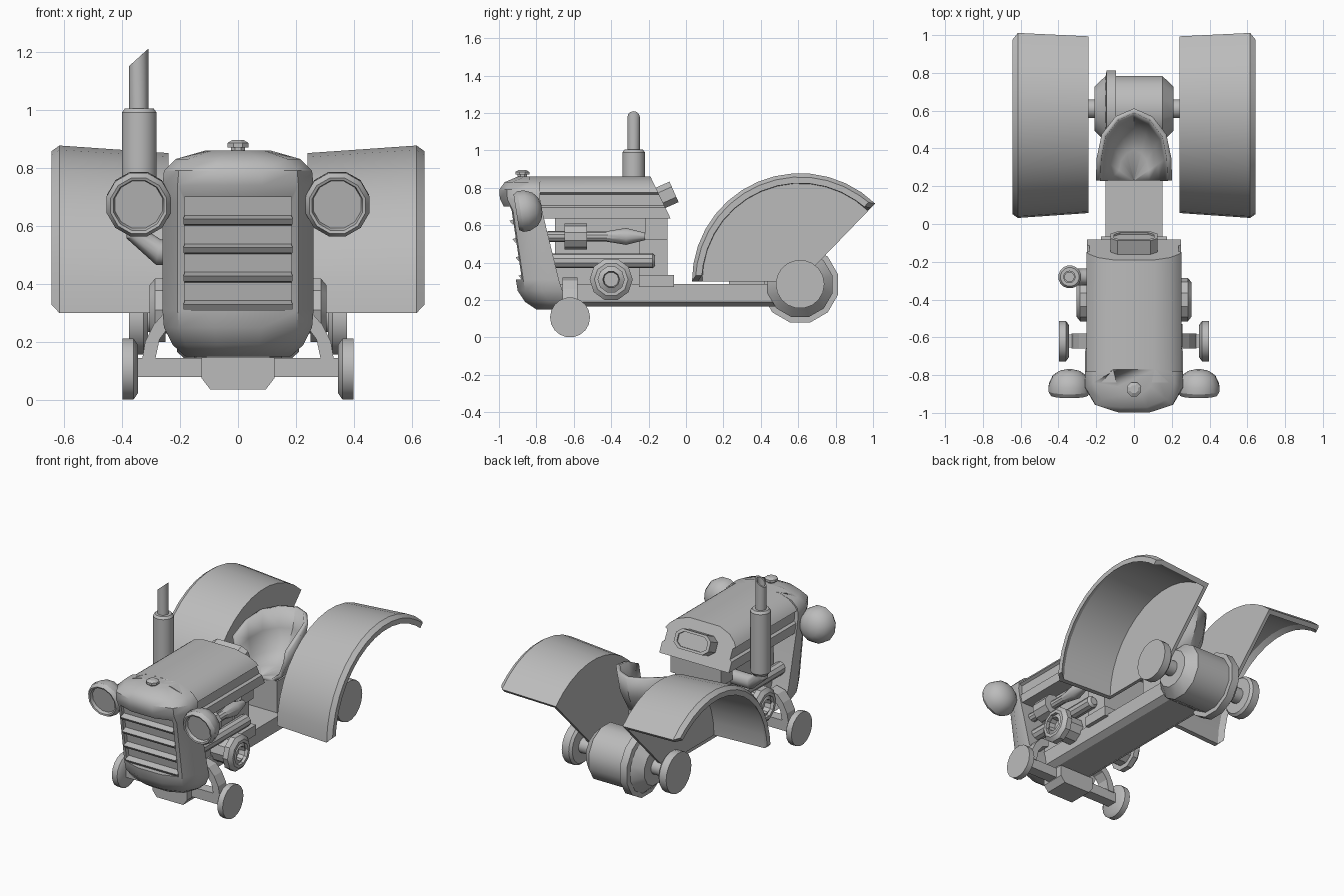
import bpy, bmesh, math
from mathutils import Matrix, Vector

cube = bpy.data.objects.get("Cube")
if cube:
    bpy.data.objects.remove(cube, do_unlink=True)

GREY = (0.5, 0.5, 0.5, 1)
paint = bpy.data.materials.new("plain grey")
paint.use_nodes = True
paint.diffuse_color = GREY
paint.node_tree.nodes["Principled BSDF"].inputs["Base Color"].default_value = GREY


def finish(name, bm, smooth=None):
    bmesh.ops.recalc_face_normals(bm, faces=bm.faces)
    me = bpy.data.meshes.new(name)
    bm.to_mesh(me)
    bm.free()
    me.materials.append(paint)
    ob = bpy.data.objects.new(name, me)
    bpy.context.collection.objects.link(ob)
    if smooth:
        bpy.ops.object.select_all(action="DESELECT")
        ob.select_set(True)
        bpy.context.view_layer.objects.active = ob
        bpy.ops.object.shade_smooth_by_angle(angle=math.radians(smooth))
    return ob


def loft(name, rings, caps=True, closed=True, smooth=None):
    """Skin a list of equal-length point rings."""
    bm = bmesh.new()
    vs = [[bm.verts.new(p) for p in r] for r in rings]
    n = len(vs[0])
    for a, b in zip(vs, vs[1:]):
        for i in range(n if closed else n - 1):
            j = (i + 1) % n
            bm.faces.new((a[i], a[j], b[j], b[i]))
    if caps:
        bm.faces.new(vs[0])
        bm.faces.new(vs[-1])
    return finish(name, bm, smooth)


def box(name, lo, hi, bevel=0):
    bm = bmesh.new()
    lo, hi = Vector(lo), Vector(hi)
    bmesh.ops.create_cube(bm, size=1, matrix=Matrix.Translation((lo + hi) / 2)
                          @ Matrix.Diagonal((*(hi - lo), 1)))
    if bevel:
        bmesh.ops.bevel(bm, geom=bm.edges[:], offset=bevel, segments=1, affect="EDGES")
    return finish(name, bm)


def lathe(name, profile, centre, axis="X", n=16, smooth=35, tilt=0):
    """Spin (distance, radius) pairs about an axis through centre."""
    turn = {"X": Matrix.Rotation(math.pi / 2, 4, "Y"),
            "Y": Matrix.Rotation(-math.pi / 2, 4, "X"), "Z": Matrix()}[axis]
    m = Matrix.Translation(centre) @ Matrix.Rotation(tilt, 4, "X") @ turn
    angles = [math.tau * (i + 0.5) / n for i in range(n)]
    rings = [[m @ Vector((r * math.cos(a), r * math.sin(a), d)) for a in angles]
             for d, r in profile]
    return loft(name, rings, smooth=smooth)


def side_profile(name, pts, x0, x1):
    return loft(name, [[(x, y, z) for y, z in pts] for x in (x0, x1)])


# Radiator shell with overhanging nose: outlines stacked by height
def shell_ring(z, w, front, back):
    half = [(0.32 * w, front), (0.8 * w, front + 0.04), (w, front + 0.13), (w, back)]
    return [(x, y, z) for x, y in half] + [(-x, y, z) for x, y in reversed(half)]


shell = loft("radiator_shell", [shell_ring(*r) for r in (
    (0.15, 0.18, -0.80, -0.64), (0.19, 0.225, -0.86, -0.65), (0.25, 0.255, -0.9, -0.66),
    (0.31, 0.26, -0.91, -0.68), (0.68, 0.26, -0.965, -0.77), (0.74, 0.26, -0.995, -0.78),
    (0.79, 0.255, -0.998, -0.78), (0.83, 0.215, -0.97, -0.78), (0.86, 0.11, -0.9, -0.78))],
    smooth=40)
cutter = side_profile("grille_cutter", [(-1.1, 0.31), (-0.85, 0.31), (-0.915, 0.7), (-1.1, 0.7)],
                      -0.185, 0.185)
cutter.hide_render = True
cutter.hide_set(True)
cut = shell.modifiers.new("grille_recess", "BOOLEAN")
cut.object = cutter
cut.solver = "EXACT"
for i in range(4):
    z = 0.325 + 0.098 * i
    y = -0.852 - (z - 0.31) / 6
    side_profile(f"grille_bar_{i + 1}", [(y + 0.02, z - 0.02), (y - 0.025, z - 0.014),
                 (y - 0.04, z + 0.005), (y + 0.02, z + 0.024)], -0.187, 0.187)

# Bonnet with side grooves and sloping rear face
half = [(0.11, 0.86), (0.19, 0.835), (0.235, 0.8), (0.252, 0.775), (0.235, 0.765),
        (0.235, 0.705), (0.25, 0.695), (0.25, 0.635)]
outline = half + [(-x, z) for x, z in reversed(half)]
loft("bonnet", [[(x, -0.84, z) for x, z in outline],
                [(x, -0.19 + (0.86 - z) * 0.48, z) for x, z in outline]], smooth=35)
lathe("filler_cap", [(0, 0.027), (0.015, 0.027), (0.015, 0.04), (0.03, 0.04), (0.04, 0.022)],
      (0, -0.875, 0.855), "Z", 8, None)

# Instrument panel on the rear of the bonnet
def panel_ring(w, h, d):
    pts = [(w, -h / 2), (w, h / 2), (w * 0.7, h), (-w * 0.7, h),
           (-w, h / 2), (-w, -h / 2), (-w * 0.7, -h), (w * 0.7, -h)]
    m = Matrix.Translation((0, -0.105, 0.76)) @ Matrix.Rotation(math.radians(24), 4, "X")
    return [m @ Vector((x, d, z)) for x, z in pts]


loft("instrument_panel", [panel_ring(0.125, 0.06, -0.05), panel_ring(0.125, 0.06, 0.045),
                          panel_ring(0.105, 0.045, 0.045), panel_ring(0.105, 0.045, 0.035)])

# Engine and frame
box("engine_block", (-0.14, -0.7, 0.27), (0.14, -0.2, 0.64))
box("bell_housing_top", (-0.18, -0.22, 0.52), (0.18, -0.1, 0.65))
box("bell_housing", (-0.15, -0.25, 0.28), (0.15, -0.1, 0.53))
box("bell_housing_foot", (-0.175, -0.25, 0.27), (0.175, -0.065, 0.335))
frame = [(0.15, 0.285), (0.15, 0.19), (0.11, 0.165), (-0.11, 0.165), (-0.15, 0.19), (-0.15, 0.285)]
loft("frame", [[(x, y, z) for x, z in frame] for y in (-0.68, 0.55)])
lathe("manifold", [(-0.74, 0.03), (-0.65, 0.03), (-0.65, 0.07), (-0.53, 0.07), (-0.53, 0.027),
                   (-0.43, 0.027), (-0.32, 0.045), (-0.22, 0.02)], (0.19, 0, 0.54), "Y", 10)

# Exhaust stack on the right flank
lathe("muffler", [(0.58, 0.045), (0.6, 0.061), (0.99, 0.061), (1.005, 0.05)],
      (-0.34, -0.28, 0), "Z", 16)
pipe = [(0.033 * math.cos(math.tau * i / 12), 0.033 * math.sin(math.tau * i / 12)) for i in range(12)]
loft("exhaust_tip", [[(x - 0.342, y - 0.28, 1) for x, y in pipe],
                     [(x - 0.342, y - 0.28, 1.18 + x * 0.9) for x, y in pipe],
                     [(x * 0.75 - 0.342, y * 0.75 - 0.28, 1.18 + x * 0.68) for x, y in pipe],
                     [(x * 0.75 - 0.342, y * 0.75 - 0.28, 1.09) for x, y in pipe]], smooth=35)
bends = [(-0.34, 0.6, 0), (-0.34, 0.565, 10), (-0.275, 0.51, 80), (-0.12, 0.51, 90)]
loft("exhaust_elbow", [[(cx + 1.35 * x * math.cos(math.radians(t)), 1.35 * y - 0.28,
                         cz + 1.35 * x * math.sin(math.radians(t))) for x, y in pipe]
                       for cx, cz, t in bends], smooth=35)

# Rear axle housing with its flange
lathe("axle_housing", [(-0.21, 0.12), (-0.15, 0.18), (-0.145, 0.21), (-0.095, 0.21),
                       (-0.095, 0.18), (0.15, 0.18), (0.21, 0.12)], (0, 0.61, 0.283), "X", 12)
lathe("rear_axle", [(-0.33, 0.05), (0.33, 0.05)], (0, 0.61, 0.283), "X", 12)

# Front axle beam and pivot
box("front_axle", (-0.36, -0.655, 0.08), (0.36, -0.585, 0.145))
pivot = [(0.125, 0.146), (0.125, 0.075), (0.095, 0.036), (-0.095, 0.036), (-0.125, 0.075), (-0.125, 0.146)]
loft("axle_pivot", [[(x, y, z) for x, z in pivot] for y in (-0.7, -0.54)])
box("pivot_mount", (-0.11, -0.68, 0.14), (0.11, -0.58, 0.28))

# Parts repeated on both sides
for side, s in (("left", 1), ("right", -1)):
    def mirrored(profile):
        return [(s * d, r) for d, r in profile]

    lathe(f"{side}_headlight", [(-0.045, 0.085), (-0.065, 0.09), (-0.068, 0.1), (-0.045, 0.114),
          (-0.01, 0.113), (0.035, 0.092), (0.06, 0.058), (0.07, 0.02)],
          (s * 0.342, -0.84, 0.68), "Y", 12, 30, math.radians(9))
    box(f"{side}_headlight_bracket", (s * 0.295 - 0.05, -0.84, 0.65), (s * 0.295 + 0.05, -0.8, 0.7))
    lathe(f"{side}_side_tube", [(-0.73, 0.025), (-0.72, 0.04), (-0.18, 0.04), (-0.165, 0.025)],
          (s * 0.18, 0, 0.41), "Y", 10)
    lathe(f"{side}_pulley", mirrored([(0.1, 0.085), (0.25, 0.085), (0.25, 0.115), (0.285, 0.115),
          (0.305, 0.09), (0.305, 0.07), (0.285, 0.07), (0.3, 0.045), (0.26, 0.04)]),
          (0, -0.4, 0.31), "X", 10, 30)
    lathe(f"{side}_rear_hub", mirrored([(0.31, 0.115), (0.325, 0.13), (0.375, 0.13)]),
          (0, 0.61, 0.285), "X", 18)
    lathe(f"{side}_front_hub", mirrored([(0.345, 0.085), (0.36, 0.107), (0.398, 0.107)]),
          (0, -0.62, 0.107), "X", 18)

    # Curved front axle arm
    arm = [(0.33, 0.14), (0.32, 0.2), (0.29, 0.26), (0.25, 0.305), (0.19, 0.32),
           (0.19, 0.27), (0.24, 0.25), (0.27, 0.21), (0.285, 0.14)]
    loft(f"{side}_axle_arm", [[(s * x, y, z) for x, z in arm] for y in (-0.66, -0.58)])

    # Mudguard: lipped section swept round the wheel, over a flat sector plate
    hub = Vector((0.61, 0.3))
    section = [(0.24, 0.552), (0.615, 0.578), (0.643, 0.558), (0.643, 0.525),
               (0.61, 0.545), (0.24, 0.522)]
    rings, rim = [], []
    for i in range(15):
        a = math.radians(180 - 134 * i / 14)
        d = Vector((math.cos(a), math.sin(a)))
        tuck = Vector((math.sin(a), -math.cos(a))) * {0: 0.03, 14: -0.03}.get(i, 0)
        rings.append([(s * x, *(hub + d * r + (tuck if x > 0.63 else Vector((0, 0)))))
                      for x, r in section])
        rim.append(hub + d * 0.54)
    loft(f"{side}_mudguard", rings, smooth=25)
    side_profile(f"{side}_mudguard_plate", rim + [hub], s * 0.24, s * 0.262)

# Bucket seat, open at the front, on a pedestal
plan = [(0.19, 0.0), (0.185, 0.12), (0.16, 0.24), (0.09, 0.33), (0, 0.37)]
plan += [(-x, y) for x, y in reversed(plan[:-1])]
rise = [0, 0.06, 0.09, 0.1, 0.1, 0.1, 0.09, 0.06, 0]
levels = ((0.02, 0.48, 0), (0.45, 0.485, 0), (0.75, 0.53, 0.1), (0.93, 0.62, 0.5), (1, 0.7, 1))
seat = loft("seat", [[(x * k, 0.23 + y * k, z + h * t) for (x, y), h in zip(plan, rise)]
                     for k, z, t in levels], caps=False, closed=False, smooth=40)
thick = seat.modifiers.new("thickness", "SOLIDIFY")
thick.thickness = 0.025
thick.offset = 0
box("seat_pedestal", (-0.12, 0.23, 0.27), (0.12, 0.42, 0.49))
